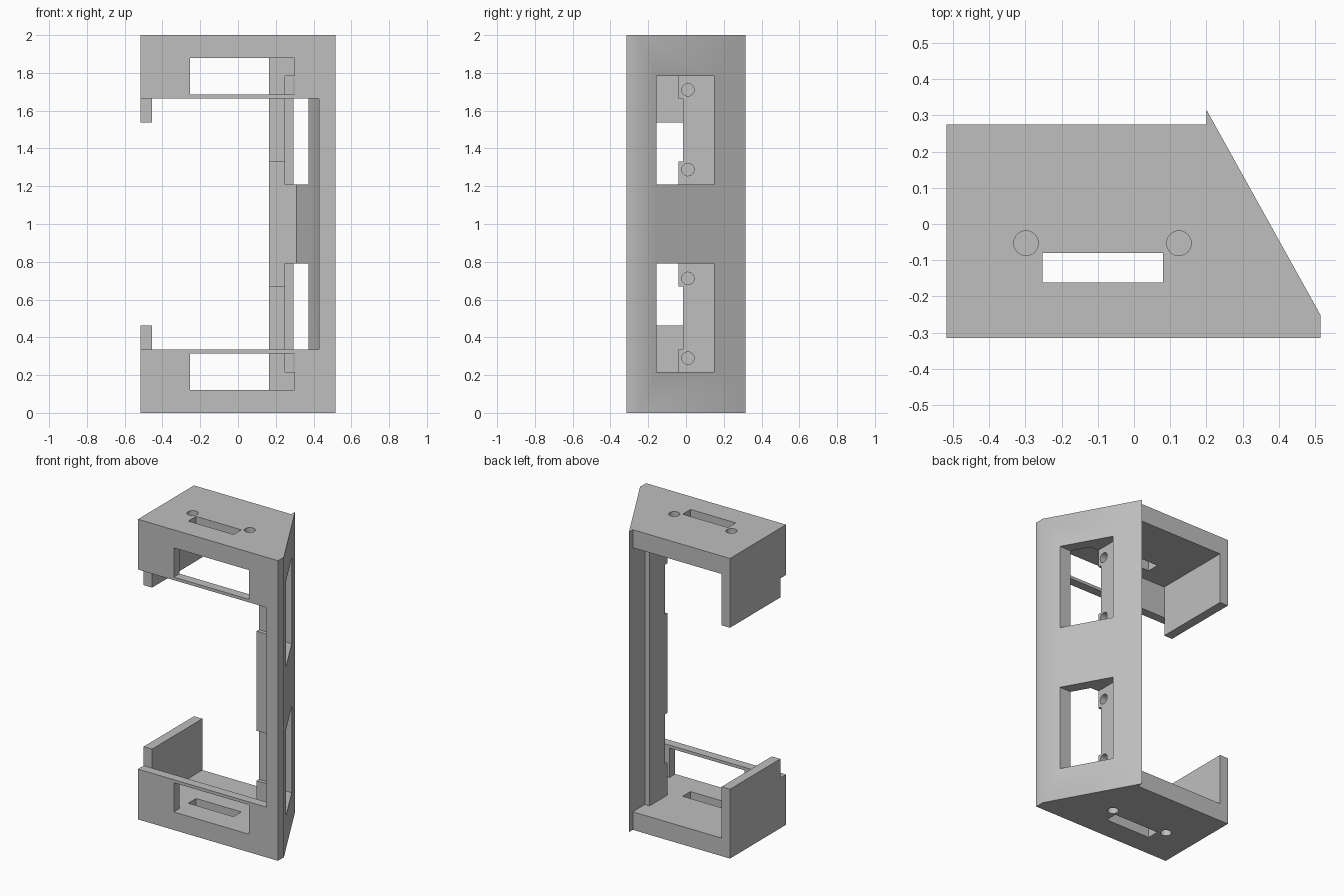
import bpy
import bmesh
from math import pi
from mathutils import Matrix

cube = bpy.data.objects.get("Cube")
if cube:
    bpy.data.objects.remove(cube, do_unlink=True)

grey = bpy.data.materials.new("light grey")
grey.use_nodes = True
colour = (0.52, 0.52, 0.52, 1)
grey.diffuse_color = colour
grey.node_tree.nodes["Principled BSDF"].inputs["Base Color"].default_value = colour


def add_object(name, bm):
    bmesh.ops.recalc_face_normals(bm, faces=bm.faces)
    mesh = bpy.data.meshes.new(name)
    bm.to_mesh(mesh)
    bm.free()
    mesh.materials.append(grey)
    obj = bpy.data.objects.new(name, mesh)
    bpy.context.collection.objects.link(obj)
    return obj


def prism(name, outline, z0, z1):
    bm = bmesh.new()
    face = bm.faces.new([bm.verts.new((x, y, z0)) for x, y in outline])
    top = bmesh.ops.extrude_face_region(bm, geom=[face])["geom"]
    moved = [v for v in top if isinstance(v, bmesh.types.BMVert)]
    bmesh.ops.translate(bm, verts=moved, vec=(0, 0, z1 - z0))
    return add_object(name, bm)


def box(name, x, y, z):
    outline = [(x[0], y[0]), (x[1], y[0]), (x[1], y[1]), (x[0], y[1])]
    return prism(name, outline, *z)


def peg(name, centre, radius, depth, axis):
    bm = bmesh.new()
    turn = Matrix.Rotation(pi / 2, 4, "Y") if axis == "x" else Matrix()
    bmesh.ops.create_cone(bm, cap_ends=True, segments=32, radius1=radius, radius2=radius,
                          depth=depth, matrix=Matrix.Translation(centre) @ turn)
    return add_object(name, bm)


def cut(cutter):
    cutter.hide_render = True
    mod = body.modifiers.new(cutter.name, "BOOLEAN")
    mod.operation = "DIFFERENCE"
    mod.solver = "EXACT"
    mod.object = cutter
    bpy.context.view_layer.objects.active = body
    bpy.ops.object.modifier_apply(modifier=mod.name)
    bpy.data.objects.remove(cutter, do_unlink=True)


# Outer body with the slanted side
body = prism("bracket_body", [(-0.517, -0.315), (0.515, -0.315), (0.515, -0.252),
                              (0.2, 0.315), (0.2, 0.275), (-0.517, 0.275)], 0, 2)

# Hollow interior, leaving the screw rail along the slanted wall
cut(prism("interior", [(-0.455, -0.255), (0.43, -0.255), (0.31, -0.04), (0.165, -0.04),
                       (0.165, 0.147), (0.2, 0.147), (0.2, 0.5), (-0.455, 0.5)], 0.12, 1.88))

# Large openings in the front panel and the side wall
cut(box("front_opening", (-1, 0.43), (-1, -0.255), (0.335, 1.665)))
cut(box("side_opening", (-1, -0.4), (-0.4, 0.5), (0.462, 1.538)))

# Details repeated at the bottom and the top
for flip in (False, True):
    def span(a, b):
        return (2 - b, 2 - a) if flip else (a, b)

    cut(box("front_window", (-0.253, 0.3), (-0.5, -0.2), span(0.12, 0.315)))
    cut(box("slanted_window", (0.25, 1), (-0.155, 0.148), span(0.217, 0.79)))
    cut(box("rail_recess", (0.1, 0.26), (-0.1, -0.015), span(0.335, 0.668)))
    cut(box("plate_slot", (-0.253, 0.08), (-0.162, -0.08), span(-0.1, 0.2)))
    for x in (-0.298, 0.124):
        cut(peg("plate_hole", (x, -0.053, 2 if flip else 0), 0.034, 0.18, "z"))
    for z in (0.29, 0.712):
        cut(peg("rail_hole", (0.25, 0.01, 2 - z if flip else z), 0.033, 0.13, "x"))

# Crisp flat sides, smooth hole walls
bpy.ops.object.select_all(action="DESELECT")
body.select_set(True)
bpy.context.view_layer.objects.active = body
bpy.ops.object.shade_smooth_by_angle()
